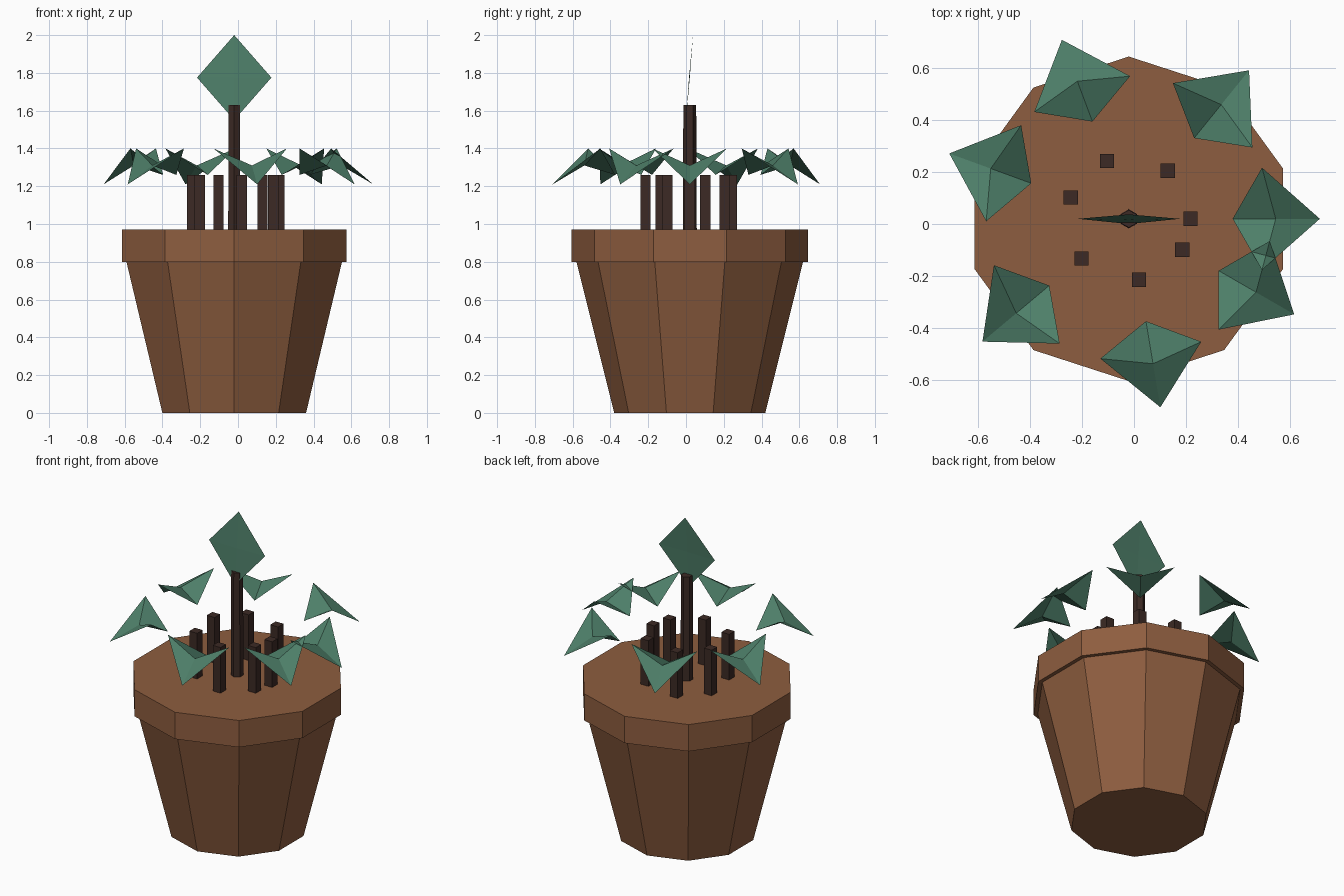
import bpy, bmesh
from math import radians, cos, sin, pi
from mathutils import Vector

if "Cube" in bpy.data.objects:
    bpy.data.objects.remove(bpy.data.objects["Cube"])

CX, CY = -0.02, 0.02  # plant axis


def material(name, rgb):
    m = bpy.data.materials.new(name)
    m.diffuse_color = (*rgb, 1)
    m.use_nodes = True
    m.node_tree.nodes["Principled BSDF"].inputs["Base Color"].default_value = m.diffuse_color
    return m


TERRACOTTA = material("terracotta", (0.27, 0.11, 0.05))
BARK = material("bark", (0.045, 0.023, 0.018))
GREEN = material("green", (0.075, 0.21, 0.14))


def mesh_object(name, verts, faces, mat):
    me = bpy.data.meshes.new(name)
    me.from_pydata(verts, [], faces)
    me.materials.append(mat)
    ob = bpy.data.objects.new(name, me)
    bpy.context.collection.objects.link(ob)
    return ob


def prism(name, sides, r0, r1, z0, z1, mat, x=CX, y=CY, turn=pi / 2):
    """Closed tapered prism with r0 at the bottom and r1 at the top."""
    verts = [(x + r * cos(turn + 2 * pi * i / sides), y + r * sin(turn + 2 * pi * i / sides), z)
             for r, z in ((r0, z0), (r1, z1)) for i in range(sides)]
    faces = [(i, (i + 1) % sides, sides + (i + 1) % sides, sides + i) for i in range(sides)]
    faces += [tuple(reversed(range(sides))), tuple(range(sides, 2 * sides))]
    return mesh_object(name, verts, faces, mat)


# Pot: ten-sided body and rim
prism("pot_body", 10, 0.40, 0.60, 0.0, 0.80, TERRACOTTA)
prism("pot_rim", 10, 0.625, 0.625, 0.80, 0.97, TERRACOTTA)

# Central trunk with an upright leaf
prism("trunk", 6, 0.037, 0.034, 0.96, 1.63, BARK)
mesh_object("top_leaf",
            [(CX, 0.0, 1.55), (CX + 0.197, 0.02, 1.775), (CX, 0.037, 2.0),
             (CX - 0.197, 0.02, 1.775), (CX, 0.016, 1.775)],
            [(0, 1, 4), (1, 2, 4), (2, 3, 4), (3, 0, 4)], GREEN)

# Ring of square stems, each with a folded leaf farther out
# leaf points: inner, side, tip, side, centre as (radial, sideways, z)
LEAF = [(0.40, 0, 1.26), (0.513, -0.197, 1.40), (0.736, 0, 1.21), (0.513, 0.197, 1.40), (0.566, 0, 1.31)]
for i, deg in enumerate((0, 51, 110.5, 160, 220, 279.5, 330), 1):
    c, s = cos(radians(deg)), sin(radians(deg))
    prism(f"stem_{i}", 4, 0.0385, 0.0385, 0.96, 1.26, BARK,
          CX + 0.238 * c, CY + 0.238 * s, pi / 4)
    mesh_object(f"leaf_{i}",
                [(CX + r * c - t * s, CY + r * s + t * c, z) for r, t, z in LEAF],
                [(0, 1, 4), (1, 2, 4), (2, 3, 4), (3, 0, 4)], GREEN)
